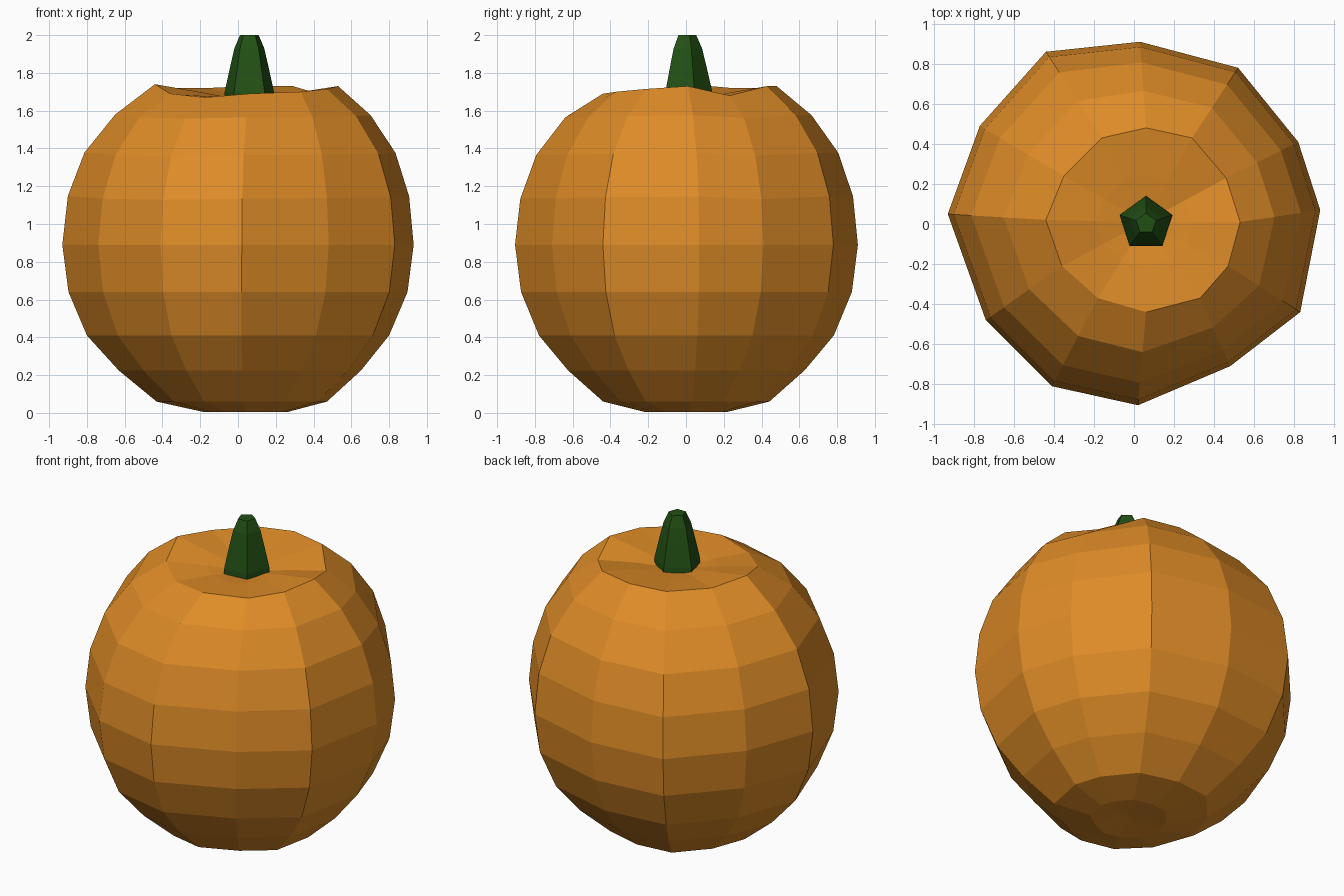
import bpy
from math import cos, sin, pi

if "Cube" in bpy.data.objects:
    bpy.data.objects.remove(bpy.data.objects["Cube"])


def make_part(name, rings, color, bottom=None, top=None):
    """Loft equal-sized rings (bottom to top); ends get a pole vertex or a flat cap."""
    n = len(rings[0])
    verts = [v for ring in rings for v in ring]
    faces = []
    for k in range(len(rings) - 1):
        for i in range(n):
            j = (i + 1) % n
            faces.append((k * n + i, k * n + j, (k + 1) * n + j, (k + 1) * n + i))
    last = (len(rings) - 1) * n
    if bottom:
        verts.append(bottom)
        p = len(verts) - 1
        faces += [(p, (i + 1) % n, i) for i in range(n)]
    else:
        faces.append(tuple(range(n - 1, -1, -1)))
    if top:
        verts.append(top)
        p = len(verts) - 1
        faces += [(p, last + i, last + (i + 1) % n) for i in range(n)]
    else:
        faces.append(tuple(range(last, last + n)))
    mesh = bpy.data.meshes.new(name)
    mesh.from_pydata(verts, [], faces)
    mesh.update()
    obj = bpy.data.objects.new(name, mesh)
    bpy.context.collection.objects.link(obj)
    mat = bpy.data.materials.new(name + "_colour")
    mat.diffuse_color = color
    mat.use_nodes = True
    mat.node_tree.nodes["Principled BSDF"].inputs["Base Color"].default_value = mat.diffuse_color
    mesh.materials.append(mat)
    return obj


# Pumpkin body: irregular 12-sided waist outline and rim, counter-clockwise from the left
waist = [(-.93, .05), (-.74, -.48), (-.41, -.81), (.02, -.905), (.48, -.71), (.83, -.44),
         (.93, .07), (.82, .41), (.52, .78), (.03, .91), (-.44, .86), (-.77, .49)]
rim = [(-.44, .02, 1.74), (-.36, -.21, 1.69), (-.18, -.37, 1.67), (.06, -.44, 1.69),
       (.33, -.37, 1.70), (.47, -.21, 1.715), (.53, .01, 1.73), (.46, .23, 1.68),
       (.29, .43, 1.73), (.06, .48, 1.73), (-.16, .43, 1.72), (-.35, .24, 1.72)]

rings = []
# Lower half: scaled waist outline
for z, s, dx in [(.005, .24, .04), (.06, .485, .02), (.225, .69, .01), (.41, .86, 0), (.64, .965, 0), (.89, 1, 0)]:
    rings.append([(x * s + dx, y * s, z) for x, y in waist])
# Upper half: blend from waist to rim
for z, t in [(1.14, .94), (1.37, .76), (1.57, .43), (None, 0)]:
    rings.append([(r[0] + (w[0] - r[0]) * t, r[1] + (w[1] - r[1]) * t,
                   r[2] if z is None else z + (r[2] - 1.71) * .3)
                  for w, r in zip(waist, rim)])
# Shallow dish under the stem
rings.append([(.055 + (x - .055) * .5, .01 + (y - .01) * .5, 1.685 + (z - 1.71) * .4) for x, y, z in rim])
make_part("pumpkin_body", rings, (.73, .26, .02, 1), (.04, 0, .025), (.055, .01, 1.65))

# Stem: tapered five-sided stalk
stem = []
for z, r in [(1.62, .14), (1.70, .137), (1.84, .105), (1.93, .083), (2.0, .052)]:
    stem.append([(.06 + r * cos(pi / 2 + 2 * pi * i / 5),
                  .002 + r * sin(pi / 2 + 2 * pi * i / 5), z) for i in range(5)])
make_part("stem", stem, (.016, .08, .007, 1))
